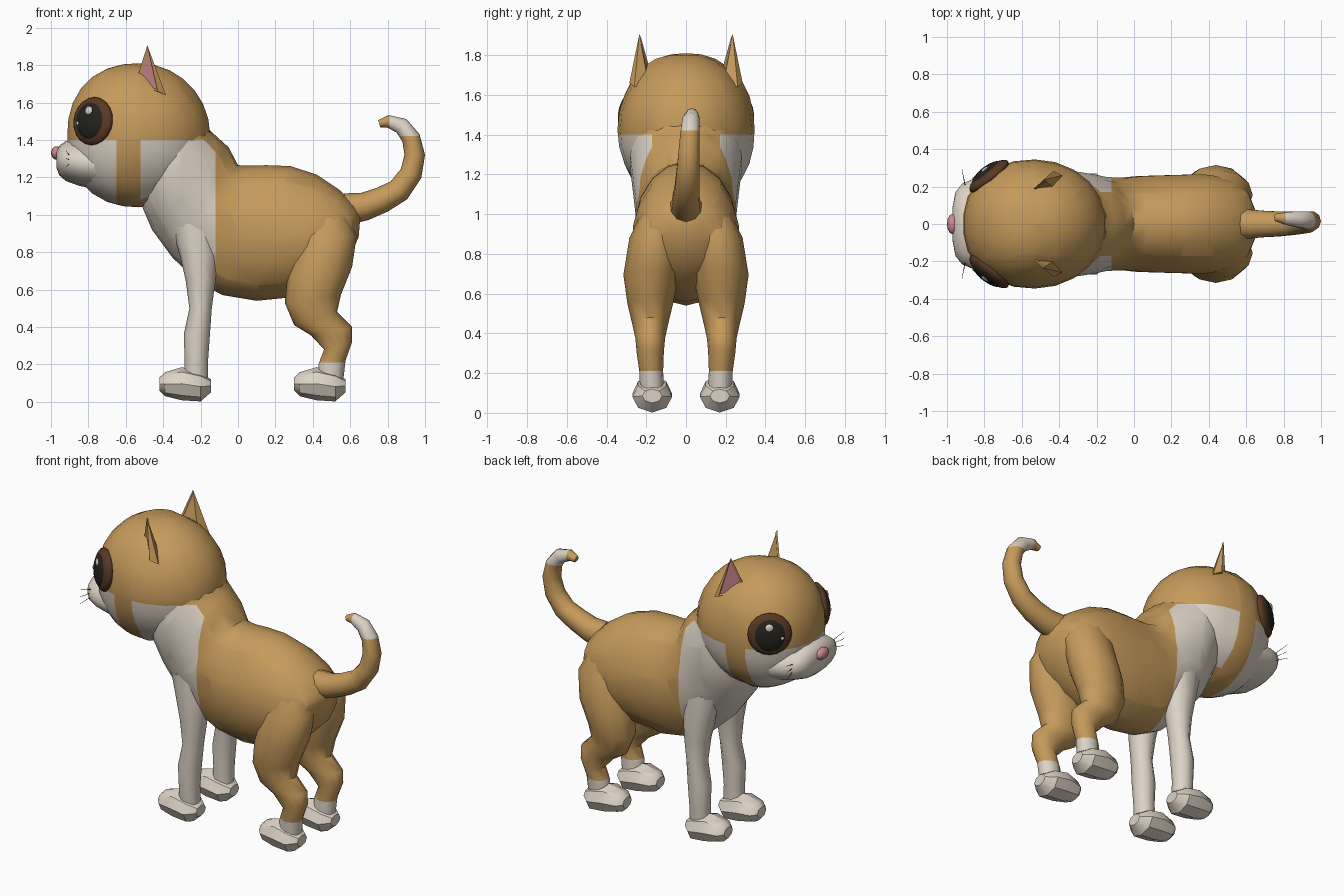
import bpy, bmesh, math
from mathutils import Vector, Matrix

if "Cube" in bpy.data.objects:
    bpy.data.objects.remove(bpy.data.objects["Cube"])


def material(name, rgb):
    m = bpy.data.materials.new(name)
    m.diffuse_color = (*rgb, 1)
    m.use_nodes = True
    m.node_tree.nodes["Principled BSDF"].inputs["Base Color"].default_value = m.diffuse_color
    return m


TAN = material("tan fur", (0.56, 0.325, 0.105))
WHITE = material("cream fur", (0.72, 0.65, 0.56))
PINK = material("pink skin", (0.62, 0.25, 0.28))
BROWN = material("brown eye rim", (0.10, 0.04, 0.018))
BLACK = material("black", (0.016, 0.017, 0.012))


def finish(name, bm, mats, rule=None, cuts=(), angle=45):
    """Cut along plane seams, colour faces by rule, and make the object."""
    for co, no in cuts:
        bmesh.ops.bisect_plane(bm, geom=bm.verts[:] + bm.edges[:] + bm.faces[:],
                               plane_co=co, plane_no=no, dist=1e-4)
    bmesh.ops.recalc_face_normals(bm, faces=bm.faces[:])
    if rule:
        for f in bm.faces:
            f.material_index = int(rule(f.calc_center_median()))
    me = bpy.data.meshes.new(name)
    bm.to_mesh(me)
    bm.free()
    for m in mats:
        me.materials.append(m)
    ob = bpy.data.objects.new(name, me)
    bpy.context.collection.objects.link(ob)
    bpy.ops.object.select_all(action='DESELECT')
    ob.select_set(True)
    bpy.context.view_layer.objects.active = ob
    bpy.ops.object.shade_smooth_by_angle(angle=math.radians(angle))
    return ob


def loft(stations, sides):
    """Skin ellipses; each station is (x1, z1, x2, z2, y centre, half width)."""
    bm = bmesh.new()
    rings = []
    for x1, z1, x2, z2, y, hw in stations:
        a, b = Vector((x1, y, z1)), Vector((x2, y, z2))
        mid, half = (a + b) / 2, (b - a) / 2
        ts = [2 * math.pi * i / sides for i in range(sides)]
        rings.append([bm.verts.new(mid + half * math.cos(t) + Vector((0, hw * math.sin(t), 0)))
                      for t in ts])
    for r, q in zip(rings, rings[1:]):
        for i in range(sides):
            j = (i + 1) % sides
            bm.faces.new((r[i], r[j], q[j], q[i]))
    bm.faces.new(rings[0])
    bm.faces.new(rings[-1])
    return bm


def ball(name, centre, radii, mat, rot=Matrix(), u=20, v=12):
    bm = bmesh.new()
    bmesh.ops.create_uvsphere(bm, u_segments=u, v_segments=v, radius=1)
    bm.transform(Matrix.Translation(centre) @ rot @ Matrix.Diagonal((*radii, 1)))
    return finish(name, bm, [mat])


def plane_x(x): return ((x, 0, 0), (1, 0, 0))
def plane_y(y): return ((0, y, 0), (0, 1, 0))
def plane_z(z): return ((0, 0, z), (0, 0, 1))


# body and neck: white bib at the front with a tan strip down the nape
def bib(c):
    return c.x < -0.12 and c.z < 1.4 and (abs(c.y) > 0.17 or c.x < -0.3 or c.z < 1.0)


body = [(-.50, 1.22, -.24, 1.60, 0, .26), (-.52, 1.06, -.16, 1.46, 0, .285),
        (-.46, .92, -.05, 1.36, 0, .27), (-.35, .77, .0, 1.265, 0, .255),
        (-.20, .63, .08, 1.262, 0, .25), (-.08, .57, .15, 1.265, 0, .26),
        (.10, .54, .28, 1.26, 0, .265), (.30, .56, .42, 1.215, 0, .27),
        (.48, .65, .54, 1.135, 0, .25), (.59, .76, .62, 1.06, 0, .18),
        (.645, .88, .655, 1.0, 0, .07)]
finish("body", loft(body, 18), [TAN, WHITE], bib,
       [plane_x(-.12), plane_x(-.3), plane_z(1.4), plane_z(1.0), plane_y(.17), plane_y(-.17)])

# head: rounded ball, boxier towards the face
bm = bmesh.new()
bmesh.ops.create_uvsphere(bm, u_segments=22, v_segments=14, radius=1)
for v in bm.verts:
    p = 2.25 if v.co.x < 0 else 2.0
    k = sum(abs(c) ** p for c in v.co) ** (-1 / p)
    v.co = Vector((-.53 + .385 * k * v.co.x, .345 * k * v.co.y, 1.425 + .385 * k * v.co.z))


def face_mask(c):
    return c.z < 1.4 and (c.x < -.65 or (c.x > -.52 and abs(c.y) > .17))


finish("head", bm, [TAN, WHITE], face_mask,
       [plane_z(1.4), plane_x(-.65), plane_x(-.52), plane_y(.17), plane_y(-.17)])

# muzzle and nose
muzzle = [(-.97, 1.25, -.97, 1.34, 0, .09), (-.955, 1.21, -.955, 1.37, 0, .17),
          (-.92, 1.18, -.92, 1.395, 0, .215), (-.85, 1.155, -.85, 1.4, 0, .245),
          (-.70, 1.12, -.70, 1.4, 0, .26)]
finish("muzzle", loft(muzzle, 16), [WHITE])
ball("nose", (-.97, 0, 1.33), (.03, .055, .036), PINK, u=12, v=8)

# tail with a white band near the tip
path = [(.58, 1.03, .085), (.68, 1.045, .075), (.77, 1.08, .07), (.86, 1.13, .065),
        (.925, 1.22, .06), (.945, 1.32, .055), (.925, 1.41, .05), (.875, 1.475, .045),
        (.80, 1.50, .033), (.755, 1.487, .02)]
tail = []
for i, (x, z, r) in enumerate(path):
    a, b = path[max(i - 1, 0)], path[min(i + 1, len(path) - 1)]
    n = Vector((-(b[1] - a[1]), b[0] - a[0])).normalized() * r
    tail.append((x - n.x, z - n.y, x + n.x, z + n.y, .035 * max(0, (i - 2) / 7), r))
finish("tail", loft(tail, 10), [TAN, WHITE], lambda c: c.z > 1.42 and c.x > .81,
       [plane_z(1.42), plane_x(.81)])

front_leg = [(-.36, .95, -.10, .95, .15, .09), (-.31, .78, -.11, .78, .16, .09),
             (-.28, .65, -.12, .65, .165, .08), (-.26, .50, -.14, .50, .17, .07),
             (-.29, .36, -.15, .36, .175, .07), (-.285, .22, -.16, .22, .175, .062),
             (-.29, .09, -.16, .09, .17, .06)]
hind_leg = [(.38, 1.04, .56, 1.04, .13, .08), (.31, .87, .635, .89, .155, .13),
            (.265, .67, .61, .72, .175, .14), (.25, .53, .55, .57, .18, .115),
            (.30, .41, .53, .48, .18, .09), (.39, .355, .61, .40, .18, .075),
            (.46, .28, .61, .32, .18, .068), (.43, .20, .575, .22, .175, .06),
            (.43, .09, .56, .09, .17, .06)]
paw = [(-.42, .06, .13, .045), (-.39, .03, .158, .08), (-.30, .008, .185, .10),
       (-.20, .002, .16, .10), (-.145, .05, .12, .05)]

for s, side in ((1, "left"), (-1, "right")):
    def mirrored(rows):
        return [(*r[:4], s * r[4], r[5]) for r in rows]

    # legs and paws
    finish(side + "_front_leg", loft(mirrored(front_leg), 10), [WHITE])
    finish(side + "_hind_leg", loft(mirrored(hind_leg), 12), [TAN, WHITE],
           lambda c: c.z < .21, [plane_z(.21)])
    for part, dx in (("_front_paw", 0), ("_hind_paw", .72)):
        rows = [(x + dx, lo, x + dx, hi, s * .17, w) for x, lo, hi, w in paw]
        finish(side + part, loft(rows, 8), [WHITE], angle=35)

    # eye: rim, pupil and two glints stacked along the outward direction
    n = Vector((-.62, s * .78, .1)).normalized()
    rot = n.to_track_quat('Z', 'Y').to_matrix().to_4x4()
    c = Vector((-.775, s * .255, 1.5))
    ball(side + "_eye_rim", c, (.13, .13, .045), BROWN, rot)
    ball(side + "_pupil", c + n * .018, (.098, .103, .037), BLACK, rot)
    along = Vector((-n.y, n.x, 0)).normalized() * -s
    for label, u, w, r, d in (("_large_glint", .005, .052, .024, .044),
                              ("_small_glint", -.07, -.015, .011, .042)):
        up = Vector((0, 0, 1))
        fwd = along if along.x > 0 else -along
        ball(side + label, c + n * d + fwd * u + up * w, (r, r, .008), WHITE, rot, 10, 6)

    # ear: leaning pyramid with a recessed pink inside
    bm = bmesh.new()
    base = [(-.55, .175, 1.70), (-.43, .285, 1.66), (-.385, .26, 1.64), (-.42, .19, 1.66)]
    b = [bm.verts.new((x, s * y, z)) for x, y, z in base]
    apex = bm.verts.new((-.485, s * .235, 1.905))
    bm.faces.new(b)
    sides = [bm.faces.new((b[i], b[(i + 1) % 4], apex)) for i in range(4)]
    bmesh.ops.recalc_face_normals(bm, faces=bm.faces[:])
    inner = sides[0]
    bmesh.ops.inset_region(bm, faces=[inner], thickness=.014, depth=-.01)
    inner.material_index = 1
    finish(side + "_ear", bm, [TAN, PINK], angle=30)

    # whiskers
    for i in (-1, 0, 1):
        a = Vector((-.90, s * .19, 1.295 + .02 * i))
        d = Vector((-.92, s * .295, 1.30 + .045 * i)) - a
        bm = bmesh.new()
        bmesh.ops.create_cone(bm, segments=4, radius1=.0025, radius2=.001, depth=d.length,
                              cap_ends=True)
        bm.transform(Matrix.Translation(a + d / 2) @ d.to_track_quat('Z', 'Y').to_matrix().to_4x4())
        finish(side + "_whisker", bm, [BLACK])
